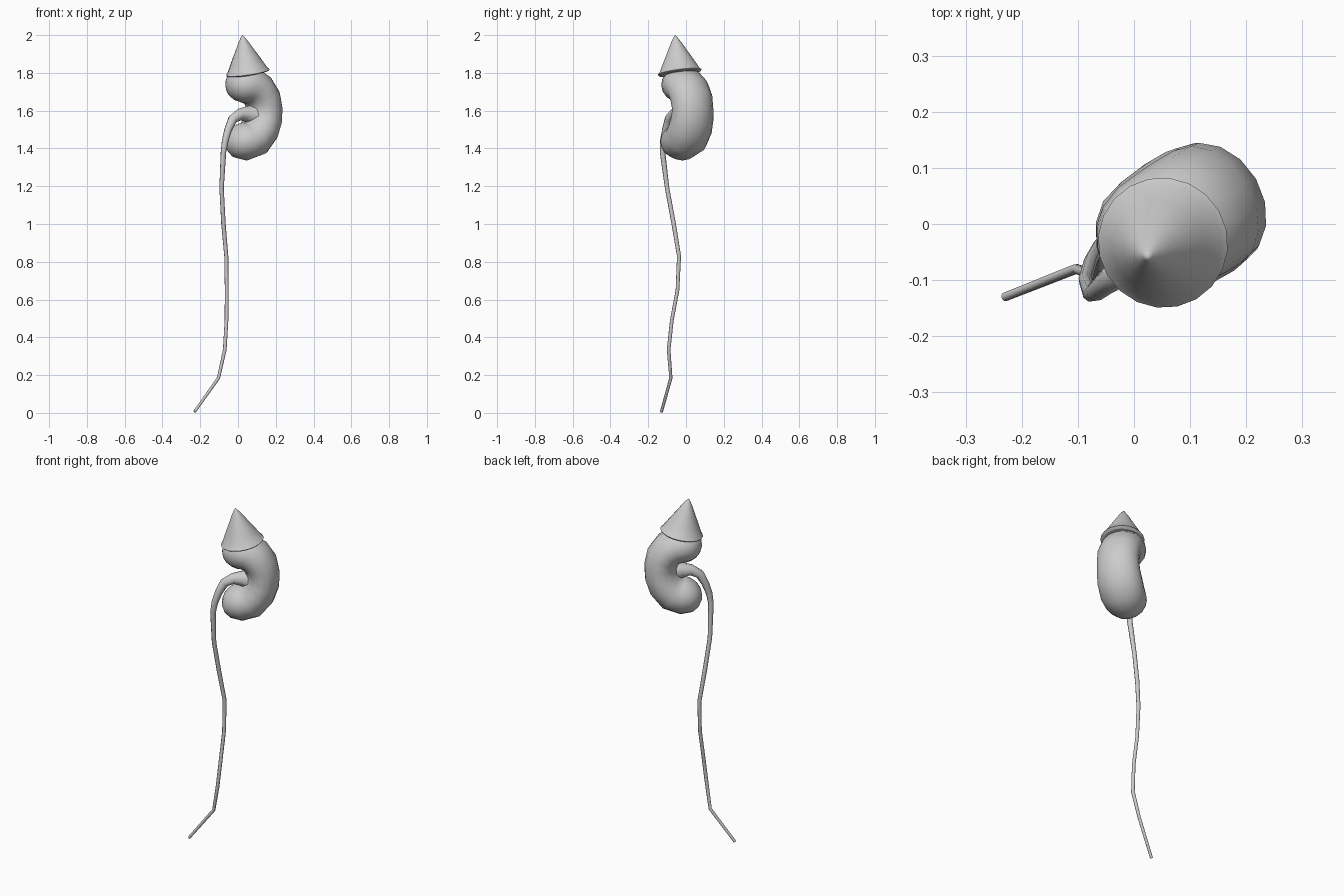
import bpy, bmesh, math
from mathutils import Vector

if "Cube" in bpy.data.objects:
    bpy.data.objects.remove(bpy.data.objects["Cube"])

SIDE = Vector((-0.5, 0.866, 0))  # normal of the plane the body bends in


def loft(name, path, radii, sides, angle=60):
    """Skin rings (in-plane radius, out-of-plane radius) along a path."""
    bm = bmesh.new()
    rings = []
    for i, p in enumerate(path):
        t = (path[min(i + 1, len(path) - 1)] - path[max(i - 1, 0)]).normalized()
        a = t.cross(SIDE).normalized()
        b = a.cross(t).normalized()
        ra, rb = radii[i]
        rings.append([bm.verts.new(p + a * ra * math.cos(k * math.tau / sides)
                                   + b * rb * math.sin(k * math.tau / sides))
                      for k in range(sides)])
    for r, s in zip(rings, rings[1:]):
        for k in range(sides):
            j = (k + 1) % sides
            bm.faces.new((r[k], r[j], s[j], s[k]))
    bm.faces.new(rings[0])
    bm.faces.new(rings[-1])
    bmesh.ops.remove_doubles(bm, verts=bm.verts, dist=0.0002)
    bmesh.ops.recalc_face_normals(bm, faces=bm.faces)
    me = bpy.data.meshes.new(name)
    bm.to_mesh(me)
    bm.free()
    ob = bpy.data.objects.new(name, me)
    bpy.context.collection.objects.link(ob)
    bpy.ops.object.select_all(action='DESELECT')
    ob.select_set(True)
    bpy.context.view_layer.objects.active = ob
    bpy.ops.object.shade_smooth_by_angle(angle=math.radians(angle))
    return ob


# Bean-shaped body: (offset along bend, height, radius)
bean = [(-.1, 1.448, 0), (-.094, 1.447, .035), (-.075, 1.444, .067),
        (-.045, 1.44, .09), (0, 1.437, .102), (.053, 1.453, .102),
        (.095, 1.503, .098), (.116, 1.555, .093), (.121, 1.61, .09),
        (.108, 1.665, .093), (.075, 1.71, .096), (.03, 1.735, .098),
        (-.01, 1.737, .097), (-.05, 1.734, .083), (-.077, 1.732, .062),
        (-.094, 1.73, .034), (-.1, 1.73, 0)]
loft("bean_body",
     [Vector((.035 + .866 * u, -.025 + .5 * u, z)) for u, z, r in bean],
     [(r, r * (1.13 + 1.2 * max(u, 0))) for u, z, r in bean], 16)

# Pointed cap with a rounded rim, tilted slightly
base, tip = Vector((.052, -.033, 1.80)), Vector((.023, -.058, 2.0))
cap = [(.0, 0), (.0, .085), (-.02, .1), (-.01, .113), (.015, .117), (.06, .108),
       (.3, .083), (.55, .055), (.8, .028), (.95, .009), (1, 0)]
loft("cone_cap", [base.lerp(tip, h + i * 1e-4) for i, (h, r) in enumerate(cap)],
     [(r, r) for h, r in cap], 20)

# Long thin tail growing out of the hollow of the body
tail = [(.085, -.01, 1.575, .06), (.05, -.03, 1.58, .045), (.01, -.062, 1.58, .032),
        (-.028, -.088, 1.555, .026), (-.052, -.106, 1.5, .021),
        (-.068, -.12, 1.44, .018), (-.077, -.124, 1.38, .015),
        (-.087, -.1, 1.19, .012), (-.077, -.065, 1.0, .012),
        (-.062, -.037, .83, .011), (-.06, -.045, .65, .01),
        (-.061, -.075, .49, .01), (-.07, -.092, .335, .01),
        (-.103, -.08, .185, .009), (-.23, -.13, .006, .008)]
loft("tail", [Vector(p[:3]) for p in tail], [(p[3], p[3]) for p in tail], 8)
